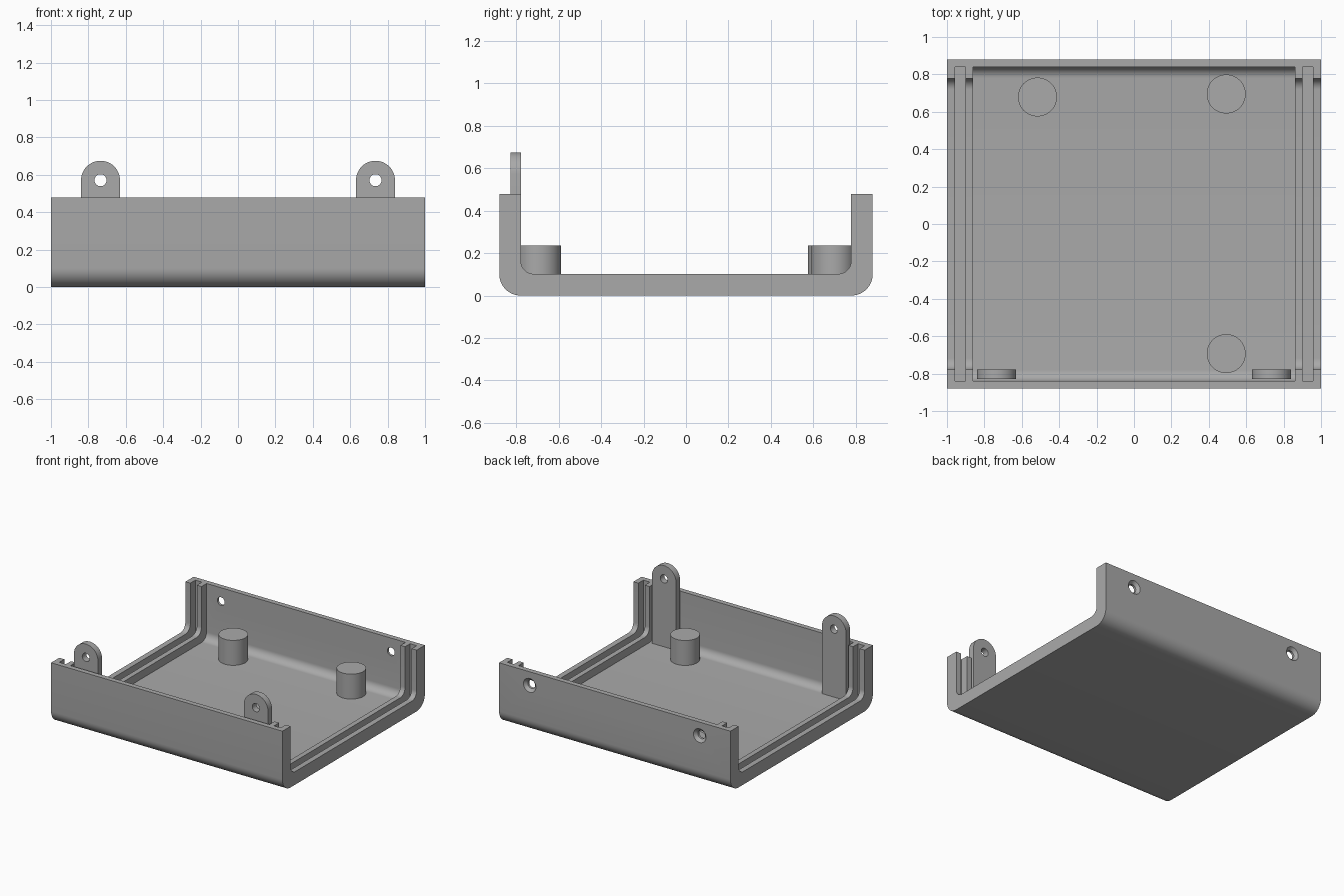
import bpy
import bmesh
import math
from mathutils import Matrix, Vector

cube = bpy.data.objects.get("Cube")
if cube:
    bpy.data.objects.remove(cube, do_unlink=True)

grey = bpy.data.materials.new("plain grey")
grey.use_nodes = True
GREY = (0.4, 0.4, 0.4, 1)
grey.diffuse_color = GREY
grey.node_tree.nodes["Principled BSDF"].inputs["Base Color"].default_value = GREY

HALF_Y, TOP = 0.88, 0.478
WALL, RIB = 0.04, 0.102
SCREW_X, SCREW_Z, SCREW_R = 0.735, 0.372, 0.032


def make_object(name, bm):
    bmesh.ops.recalc_face_normals(bm, faces=bm.faces)
    mesh = bpy.data.meshes.new(name)
    bm.to_mesh(mesh)
    bm.free()
    mesh.materials.append(grey)
    obj = bpy.data.objects.new(name, mesh)
    bpy.context.collection.objects.link(obj)
    return obj


def prism(name, points, depth):
    """Extrude a closed outline of 3D points along a depth vector."""
    bm = bmesh.new()
    face = bm.faces.new([bm.verts.new(p) for p in points])
    moved = bmesh.ops.extrude_face_region(bm, geom=[face])["geom"]
    verts = [v for v in moved if isinstance(v, bmesh.types.BMVert)]
    bmesh.ops.translate(bm, vec=depth, verts=verts)
    return make_object(name, bm)


def trough(name, x0, x1, half, low, high, radius, steps=10):
    """Block along x whose two lower edges are rounded."""
    side = [(half, low)]
    if radius:
        side = [(half - radius + radius * math.cos(a), low + radius - radius * math.sin(a))
                for a in (math.pi / 2 * i / steps for i in range(steps + 1))]
    right = [(half, high)] + side
    outline = right + [(-y, z) for y, z in reversed(right)]
    return prism(name, [(x0, y, z) for y, z in outline], (x1 - x0, 0, 0))


def cone(name, location, r1, r2, depth, along_y=False):
    bm = bmesh.new()
    turn = Matrix.Rotation(-math.pi / 2, 4, "X") if along_y else Matrix()
    bmesh.ops.create_cone(bm, cap_ends=True, segments=48, radius1=r1, radius2=r2,
                          depth=depth, matrix=Matrix.Translation(Vector(location)) @ turn)
    return make_object(name, bm)


def activate(obj):
    bpy.ops.object.select_all(action="DESELECT")
    obj.select_set(True)
    bpy.context.view_layer.objects.active = obj


def cut(obj, cutter):
    cutter.hide_render = True
    mod = obj.modifiers.new("cut", "BOOLEAN")
    mod.operation, mod.solver, mod.object = "DIFFERENCE", "EXACT", cutter
    activate(obj)
    bpy.ops.object.modifier_apply(modifier=mod.name)
    bpy.data.objects.remove(cutter, do_unlink=True)


def smooth(obj):
    activate(obj)
    bpy.ops.object.shade_smooth_by_angle(angle=math.radians(30))


# Tray: rounded block, hollowed to the ribs, then to the thin wall between them
tray = trough("tray", -1, 1, HALF_Y, 0, TOP, 0.1)
cut(tray, trough("rib_opening", -1.1, 1.1, HALF_Y - RIB, RIB, 1, 0.06))
cut(tray, trough("main_cavity", -0.86, 0.86, HALF_Y - WALL, WALL, 1, 0.06))

for s in (-1, 1):
    # Panel slot between the two ribs at each end
    cut(tray, trough("panel_slot", s * 0.9, s * 0.957, HALF_Y - WALL, WALL, 1, 0))
    # Countersunk screw holes in the back wall
    cut(tray, cone("screw_hole", (s * SCREW_X, HALF_Y, SCREW_Z), SCREW_R, SCREW_R, 0.3, True))
    cut(tray, cone("countersink", (s * SCREW_X, HALF_Y - 0.01, SCREW_Z), 0.024, 0.064, 0.04, True))
smooth(tray)

# Screw tabs standing inside the front wall
TAB_R, TAB_Z = 0.104, 0.571
for s, side in ((-1, "right"), (1, "left")):
    x = s * SCREW_X
    arc = [(x + TAB_R * math.cos(a), -0.828, TAB_Z + TAB_R * math.sin(a))
           for a in (math.pi * i / 24 for i in range(25))]
    base = [(x - TAB_R, -0.828, WALL - 0.01), (x + TAB_R, -0.828, WALL - 0.01)]
    tab = prism(side + "_screw_tab", arc + base, (0, 0.05, 0))
    cut(tab, cone("tab_hole", (x, -0.8, TAB_Z), SCREW_R, SCREW_R, 0.3, True))
    smooth(tab)

# Round support posts on the floor
PEG_TOP, PEG_BASE = 0.235, 0.03
posts = {"back_right_post": (-0.516, 0.679), "back_left_post": (0.493, 0.695),
         "front_left_post": (0.493, -0.693)}
for name, (x, y) in posts.items():
    post = cone(name, (x, y, (PEG_TOP + PEG_BASE) / 2), TAB_R, TAB_R, PEG_TOP - PEG_BASE)
    smooth(post)
